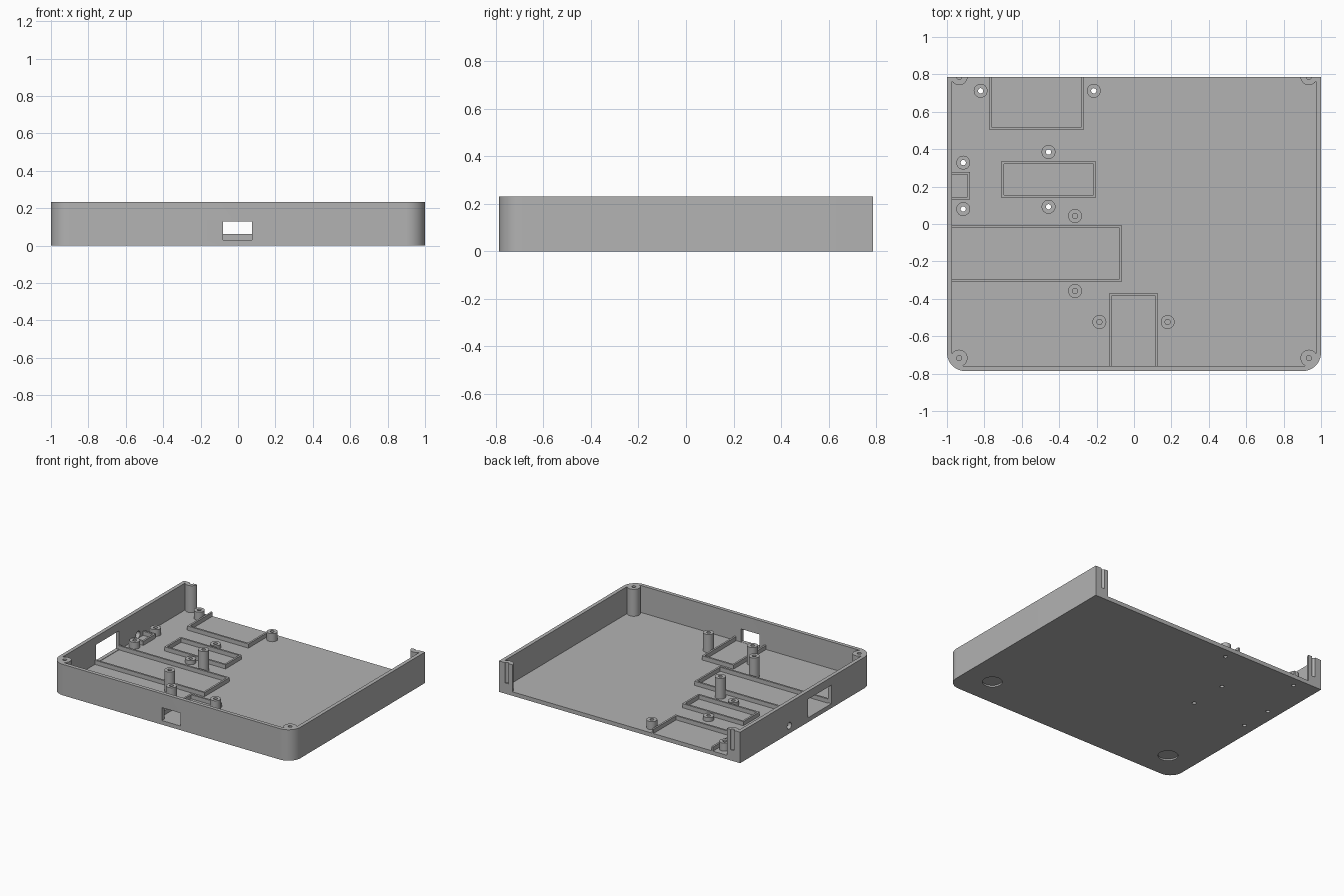
import bpy, bmesh, math
from mathutils import Matrix

HX, HY, H = 1.0, 0.787, 0.232       # half width, half depth, height
WALL, FLOOR = 0.028, 0.03

cube = bpy.data.objects.get("Cube")
if cube:
    bpy.data.objects.remove(cube, do_unlink=True)

grey = bpy.data.materials.new("light grey plastic")
grey.use_nodes = True
colour = (0.45, 0.45, 0.45, 1)
grey.diffuse_color = colour
grey.node_tree.nodes["Principled BSDF"].inputs["Base Color"].default_value = colour


def finish(name, bm):
    bmesh.ops.recalc_face_normals(bm, faces=bm.faces)
    mesh = bpy.data.meshes.new(name)
    bm.to_mesh(mesh)
    bm.free()
    mesh.materials.append(grey)
    ob = bpy.data.objects.new(name, mesh)
    bpy.context.collection.objects.link(ob)
    return ob


def activate(ob):
    bpy.ops.object.select_all(action='DESELECT')
    ob.select_set(True)
    bpy.context.view_layer.objects.active = ob


def smooth(ob):
    activate(ob)
    bpy.ops.object.shade_smooth_by_angle(angle=math.radians(30))


def tray_prism(name, hx, front, back, radius, z0, z1):
    """Block with square back corners and rounded front corners."""
    pts = [(hx, back), (-hx, back)]
    for side, start in ((-1, 180), (1, 270)):
        for i in range(13):
            a = math.radians(start + 90 * i / 12)
            pts.append((side * (hx - radius) + radius * math.cos(a),
                        front + radius + radius * math.sin(a)))
    bm = bmesh.new()
    face = bm.faces.new([bm.verts.new((x, y, z0)) for x, y in pts])
    ext = bmesh.ops.extrude_face_region(bm, geom=[face])
    verts = [v for v in ext["geom"] if isinstance(v, bmesh.types.BMVert)]
    bmesh.ops.translate(bm, verts=verts, vec=(0, 0, z1 - z0))
    return finish(name, bm)


def add_box(bm, x0, x1, y0, y1, z0, z1):
    m = Matrix.Translation(((x0 + x1) / 2, (y0 + y1) / 2, (z0 + z1) / 2))
    bmesh.ops.create_cube(bm, size=1, matrix=m @ Matrix.Diagonal((x1 - x0, y1 - y0, z1 - z0, 1)))


def add_cylinder(bm, x, y, z0, z1, r):
    bmesh.ops.create_cone(bm, cap_ends=True, segments=32, radius1=r, radius2=r, depth=z1 - z0,
                          matrix=Matrix.Translation((x, y, (z0 + z1) / 2)))


def cut(ob, bm):
    """Subtract the shapes in bm from an object."""
    cutter = finish("cutter", bm)
    subtract(ob, cutter)


def subtract(ob, cutter):
    mod = ob.modifiers.new("cut", 'BOOLEAN')
    mod.operation, mod.solver, mod.object = 'DIFFERENCE', 'EXACT', cutter
    activate(ob)
    bpy.ops.object.modifier_apply(modifier=mod.name)
    bpy.data.objects.remove(cutter, do_unlink=True)


# Standoffs: name, x, y, top height, hole runs through the floor
STANDOFFS = [
    ("back_standoff_right", -0.82, 0.712, 0.09, True),
    ("back_standoff_left", -0.215, 0.712, 0.09, True),
    ("middle_standoff_back", -0.457, 0.385, 0.06, True),
    ("middle_standoff_front", -0.457, 0.092, 0.06, True),
    ("side_standoff_back", -0.913, 0.328, 0.08, True),
    ("side_standoff_front", -0.913, 0.08, 0.08, True),
    ("tall_standoff_back", -0.315, 0.043, 0.185, False),
    ("tall_standoff_front", -0.315, -0.358, 0.185, False),
    ("front_standoff_right", -0.185, -0.524, 0.165, False),
    ("front_standoff_left", 0.18, -0.524, 0.165, False),
]
HOLE, BOSS = 0.014, 0.037
CORNERS = [(sx * 0.935, y) for sx in (-1, 1) for y in (-0.717, HY)]

# Tray shell: the cavity leaves round screw posts standing at the corners
tray = tray_prism("tray_shell", HX, -HY, HY, 0.1, 0, H)
cavity = tray_prism("cavity", HX - WALL, -HY + WALL, 1.0, 0.07, FLOOR, 0.4)
posts = bmesh.new()
for x, y in CORNERS:
    add_cylinder(posts, x, y, -0.1, 0.5, 0.045)
cut(cavity, posts)
subtract(tray, cavity)

# Screw holes in the posts and floor, and shallow foot recesses underneath
holes = bmesh.new()
for x, y in CORNERS:
    add_cylinder(holes, x, y, 0.08, 0.4, HOLE)
for _, x, y, _, through in STANDOFFS:
    if through:
        add_cylinder(holes, x, y, -0.1, 0.1, HOLE)
for sx in (-1, 1):
    add_cylinder(holes, sx * 0.78, -0.57, -0.1, 0.012, 0.068)
cut(tray, holes)

# Wall openings: front slot, side window and small round side port
ports = bmesh.new()
add_box(ports, -0.08, 0.076, -0.9, -0.74, FLOOR + 0.001, 0.128)
add_box(ports, -1.1, -0.96, -0.295, -0.02, FLOOR + 0.003, 0.172)
bmesh.ops.create_cone(ports, cap_ends=True, segments=24, radius1=0.025, radius2=0.025, depth=0.14,
                      matrix=Matrix.Translation((-1.03, 0.204, 0.058)) @ Matrix.Rotation(math.pi / 2, 4, 'Y'))
cut(tray, ports)
smooth(tray)


def standoff(name, x, y, top):
    """Open tube standing on the floor."""
    bm = bmesh.new()
    n = 32
    rings = []
    for r, z in ((BOSS, FLOOR), (BOSS, top), (HOLE, top), (HOLE, FLOOR)):
        rings.append([bm.verts.new((x + r * math.cos(2 * math.pi * i / n),
                                    y + r * math.sin(2 * math.pi * i / n), z)) for i in range(n)])
    for a, b in zip(rings, rings[1:] + rings[:1]):
        for i in range(n):
            j = (i + 1) % n
            bm.faces.new((a[i], a[j], b[j], b[i]))
    smooth(finish(name, bm))


for name, x, y, top, _ in STANDOFFS:
    standoff(name, x, y, top)


def rim(name, x0, x1, y0, y1, open_side=""):
    """Low rectangular fence, optionally open on one side."""
    t, z0, z1 = 0.014, FLOOR, 0.061
    bm = bmesh.new()
    if open_side != "right":
        add_box(bm, x0, x0 + t, y0, y1, z0, z1)
    add_box(bm, x1 - t, x1, y0, y1, z0, z1)
    xa = x0 if open_side == "right" else x0 + t
    if open_side != "front":
        add_box(bm, xa, x1 - t, y0, y0 + t, z0, z1)
    if open_side != "back":
        add_box(bm, xa, x1 - t, y1 - t, y1, z0, z1)
    finish(name, bm)


# Fences that locate the circuit boards
INNER = -HX + WALL
rim("back_board_fence", -0.775, -0.267, 0.505, HY, "back")
rim("middle_board_fence", -0.71, -0.203, 0.142, 0.334)
rim("small_side_fence", INNER, -0.877, 0.13, 0.278, "right")
rim("large_side_fence", INNER, -0.064, -0.307, -0.008, "right")
rim("front_board_fence", -0.133, 0.129, -HY + WALL, -0.372, "front")
